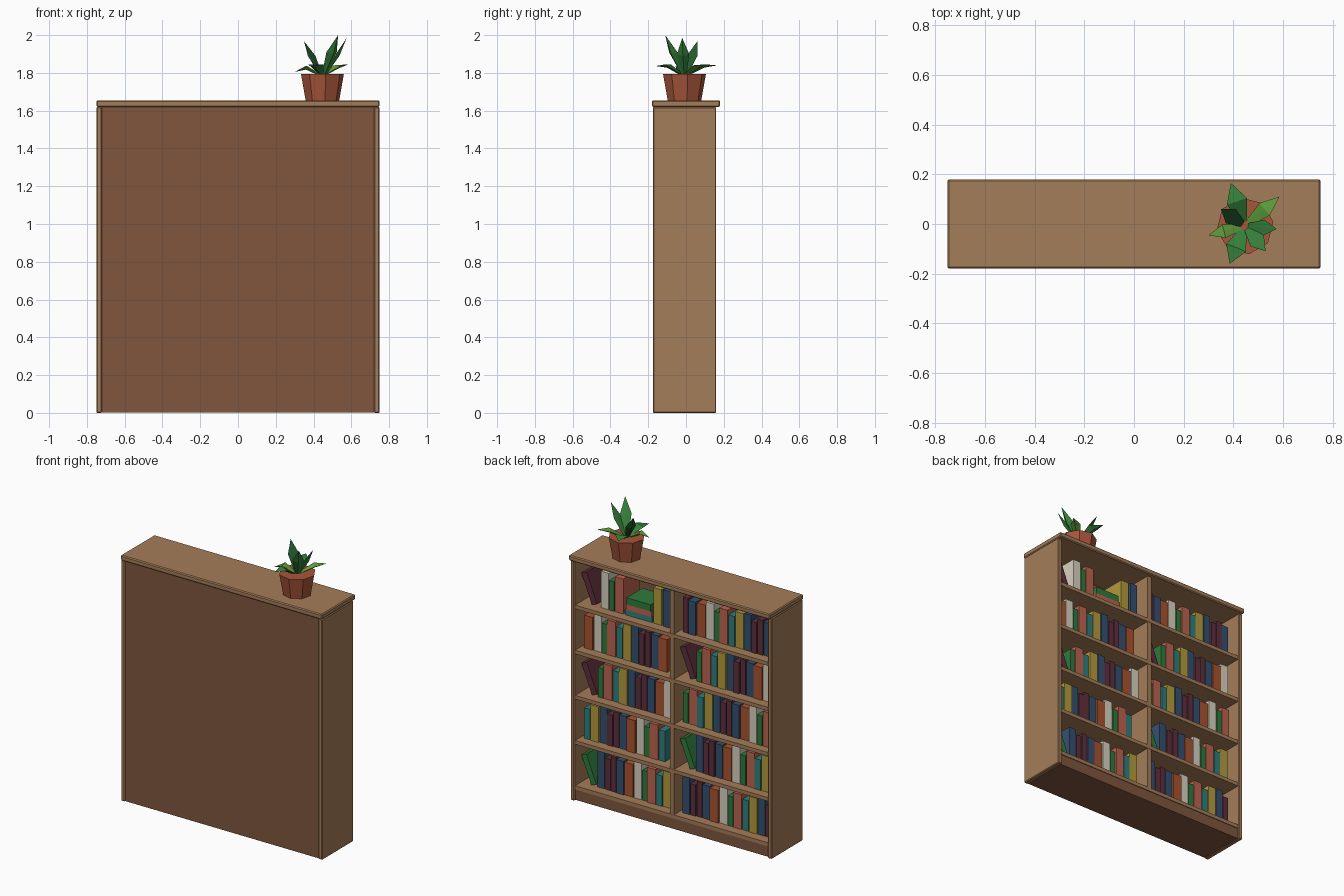
import bpy, bmesh, math, random
from mathutils import Vector, Matrix

if "Cube" in bpy.data.objects:
    bpy.data.objects.remove(bpy.data.objects["Cube"])

random.seed(4)
mats = {}


def mat(name, hexcol):
    m = bpy.data.materials.new(name)
    c = [int(hexcol[i:i + 2], 16) / 255 for i in (0, 2, 4)]
    m.diffuse_color = [((v + 0.055) / 1.055) ** 2.4 for v in c] + [1]
    m.use_nodes = True
    m.node_tree.nodes["Principled BSDF"].inputs["Base Color"].default_value = m.diffuse_color
    mats[name] = m


for n, h in dict(wood='a57d58', dark_wood='80563d', pot='a8563a', rust='a8532f', cream='d8d2c0',
                 green='2f7a3c', coral='bd6350', teal='2f7f7c', yellow='b39a3c', navy='34506f',
                 maroon='5f2f3d', leaf_dark='245a2c', leaf_mid='37843c', leaf_light='66a840').items():
    mat(n, h)


def finish(name, bm, material):
    me = bpy.data.meshes.new(name)
    bm.to_mesh(me)
    bm.free()
    ob = bpy.data.objects.new(name, me)
    bpy.context.collection.objects.link(ob)
    me.materials.append(mats[material])
    return ob


def box(name, lo, hi, material, bevel=0.0):
    lo, hi = Vector(lo), Vector(hi)
    bm = bmesh.new()
    bmesh.ops.create_cube(bm, size=1)
    bmesh.ops.scale(bm, vec=hi - lo, verts=bm.verts)
    bmesh.ops.translate(bm, vec=(lo + hi) / 2, verts=bm.verts)
    ob = finish(name, bm, material)
    if bevel:
        md = ob.modifiers.new('bevel', 'BEVEL')
        md.width, md.segments = bevel, 1
    return ob


# carcass
for s, side in ((-1, 'left'), (1, 'right')):
    xs = sorted((s * 0.72, s * 0.75))
    box(side + '_panel', (xs[0], -0.175, 0), (xs[1], 0.16, 1.62), 'wood', 0.005)
box('top_board', (-0.75, -0.18, 1.62), (0.75, 0.18, 1.655), 'wood', 0.006)
box('back_panel', (-0.722, -0.17, 0.003), (0.722, -0.15, 1.62), 'dark_wood')
box('plinth', (-0.72, -0.16, 0.003), (0.72, 0.147, 0.078), 'dark_wood')
box('divider', (-0.015, -0.15, 0.08), (0.015, 0.15, 1.62), 'wood')
PITCH, FLOOR = 0.304, 0.10
for i in range(5):
    z = FLOOR + i * PITCH
    box(f'shelf_{i}', (-0.72, -0.15, z - 0.025), (0.72, 0.152, z), 'wood')

# books: repeating cycle of colour, thickness, height
CYCLE = [('rust', .066, .22), ('cream', .06, .245), ('green', .04, .2), ('coral', .064, .235),
         ('teal', .047, .205), ('yellow', .064, .24), ('navy', .055, .245), ('maroon', .042, .21),
         ('maroon', .042, .235), ('navy', .056, .225)]
SPINE = 0.09


def book(x, z, kind):
    col, t, h = CYCLE[kind % 10]
    depth = random.uniform(0.17, 0.21)
    box('book_' + col, (x - t + 0.003, SPINE - depth, z), (x, SPINE + random.uniform(-.005, .005), z + h), col)
    return x - t - 0.002


def leaning_book(x, z, kind):
    col, t, h = CYCLE[kind]
    a = 0.38
    px = x - 0.004 - h * math.sin(a)
    ob = box('leaning_book_' + col, (-t, SPINE - 0.19, 0), (0, SPINE, h), col)
    ob.matrix_world = Matrix.Translation((px, 0, z)) @ Matrix.Rotation(a, 4, 'Y')
    return px - t * math.cos(a) - 0.006


def fill(bay_start, row, kind, lean=None):
    z = FLOOR + row * PITCH
    x = bay_start - 0.025
    if lean is not None:
        x = leaning_book(bay_start, z, lean)
    while x - CYCLE[kind % 10][1] > bay_start - 0.69:
        x = book(x, z, kind)
        kind += 1


for args in ((0, 6, 2), (1, 4), (2, 2, 7), (3, 0)):
    fill(0.72, *args)
for args in ((0, 6), (1, 6, 2), (2, 2), (3, 2, 7), (4, 8)):
    fill(-0.015, *args)

# top shelf with a flat stack
zt = FLOOR + 4 * PITCH
leaning_book(0.72, zt, 7)
xb = 0.57
for k in (1, 2, 3):
    xb = book(xb, zt, k)
z = zt
for col, t, w in (('teal', .035, .2), ('coral', .037, .19), ('green', .045, .18)):
    box('stacked_book_' + col, (0.29 - w / 2, SPINE - 0.17, z), (0.29 + w / 2, SPINE, z + t), col)
    z += t
book(0.18, zt, 5)
book(0.105, zt, 6)

# plant pot
C = Vector((0.447, -0.008, 1.79))
bm = bmesh.new()
bmesh.ops.create_cone(bm, cap_ends=True, segments=8, radius1=0.09, radius2=0.115, depth=0.14,
                      matrix=Matrix.Translation((C.x, C.y, 1.725)) @ Matrix.Rotation(0.15, 4, 'Z'))
finish('plant_pot', bm, 'pot')


# leaves: folded blades from base to tip
def leaf(tip, mid_z, width, color):
    tip = Vector(tip)
    d = (tip - C).to_2d().normalized()
    out = Vector((d.x, d.y, 0))
    side = Vector((-d.y, d.x, 0))
    base = C + out * 0.01
    mid = base.lerp(tip, 0.55)
    mid.z = mid_z
    axis = (tip - base).normalized()
    fold = side.cross(axis)
    if fold.z > 0:
        fold.negate()
    bm = bmesh.new()
    pts = [base + side * .012, base - side * .012, mid + side * width / 2, mid - side * width / 2,
           mid + fold * 0.018, mid + fold * -0.001 - axis * 0.001, tip, base + fold * 0.008]
    v = [bm.verts.new(p) for p in pts]
    for f in ((0, 7, 4, 2), (7, 1, 3, 4), (2, 4, 6), (4, 3, 6), (0, 2, 5), (0, 5, 1), (1, 5, 3),
              (2, 6, 5), (3, 5, 6), (0, 1, 7)):
        bm.faces.new([v[i] for i in f])
    bmesh.ops.recalc_face_normals(bm, faces=bm.faces)
    finish('leaf', bm, color)


for tip, mz, w, col in (((.30, -.045, 1.805), 1.835, .055, 'leaf_light'),
                        ((.385, -.16, 1.836), 1.845, .085, 'leaf_mid'),
                        ((.39, .165, 1.84), 1.845, .085, 'leaf_mid'),
                        ((.585, .11, 1.845), 1.84, .065, 'leaf_light'),
                        ((.53, -.11, 2.0), 1.91, .07, 'leaf_mid'),
                        ((.575, -.02, 1.985), 1.90, .065, 'leaf_mid'),
                        ((.35, .06, 1.967), 1.89, .07, 'leaf_dark')):
    leaf(tip, mz, w, col)
